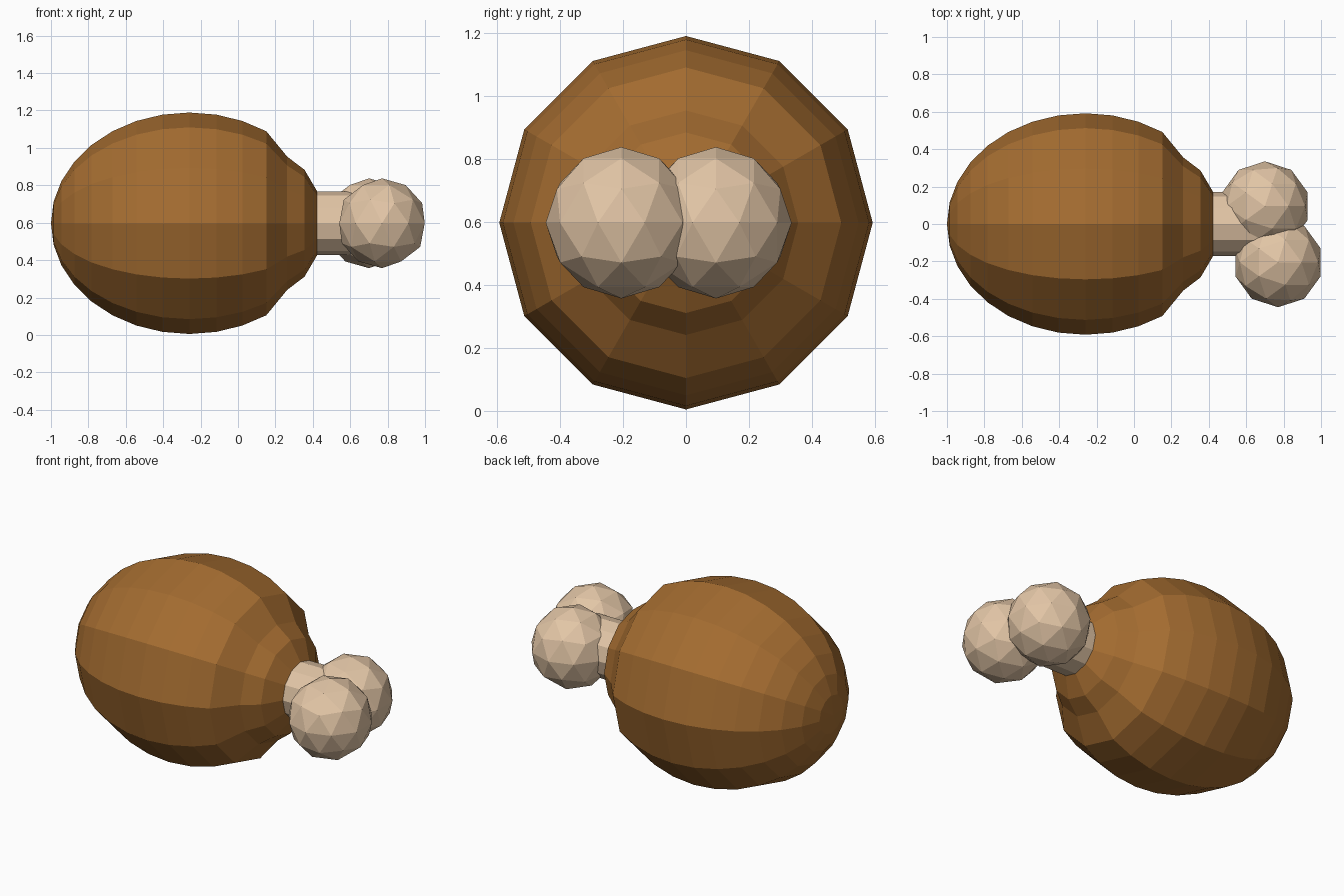
import bpy, bmesh, math
from mathutils import Matrix

if "Cube" in bpy.data.objects:
    bpy.data.objects.remove(bpy.data.objects["Cube"])

CZ = 0.597  # height of the long axis
SIDES = 12


def material(name, rgb):
    m = bpy.data.materials.new(name)
    m.diffuse_color = (*rgb, 1)
    m.use_nodes = True
    m.node_tree.nodes["Principled BSDF"].inputs["Base Color"].default_value = m.diffuse_color
    return m


def finish(name, bm, mat):
    bmesh.ops.recalc_face_normals(bm, faces=bm.faces)
    me = bpy.data.meshes.new(name)
    bm.to_mesh(me)
    bm.free()
    me.materials.append(mat)
    ob = bpy.data.objects.new(name, me)
    bpy.context.collection.objects.link(ob)


def lathe_x(name, profile, mat):
    """Turn (x, radius) points around the long axis; radius 0 closes to a point."""
    bm = bmesh.new()
    rings = []
    for x, r in profile:
        n = SIDES if r > 0 else 1
        rings.append([bm.verts.new((x, r * math.sin(2 * math.pi * i / SIDES),
                                    CZ + r * math.cos(2 * math.pi * i / SIDES)))
                      for i in range(n)])
    for a, b in zip(rings, rings[1:]):
        for i in range(SIDES):
            j = (i + 1) % SIDES
            quad = [a[i % len(a)], a[j % len(a)], b[j % len(b)], b[i % len(b)]]
            bm.faces.new(list(dict.fromkeys(quad)))
    finish(name, bm, mat)


meat_brown = material("roasted brown", (0.37, 0.15, 0.03))
bone_cream = material("bone cream", (0.76, 0.56, 0.38))

# Meat: ellipsoid whose front end is pinched towards the bone
meat = []
pinch = {12: 0.85, 13: 0.87, 14: 0.75, 15: 0.75}
for k in range(17):
    a = math.pi * k / 16
    r = 0 if k in (0, 16) else 0.592 * math.sin(a) * pinch.get(k, 1)
    meat.append((-0.26 - 0.74 * math.cos(a), r))
lathe_x("meat", meat, meat_brown)

# Bone shaft
lathe_x("bone_shaft", [(0.3, 0), (0.3, 0.171), (0.72, 0.171), (0.72, 0)], bone_cream)

# Two knuckles at the end of the bone
for name, x, y in (("front_knuckle", 0.77, -0.205), ("back_knuckle", 0.70, 0.095)):
    bm = bmesh.new()
    bmesh.ops.create_icosphere(bm, subdivisions=2, radius=0.24,
                               matrix=Matrix.Translation((x, y, CZ)))
    finish(name, bm, bone_cream)
